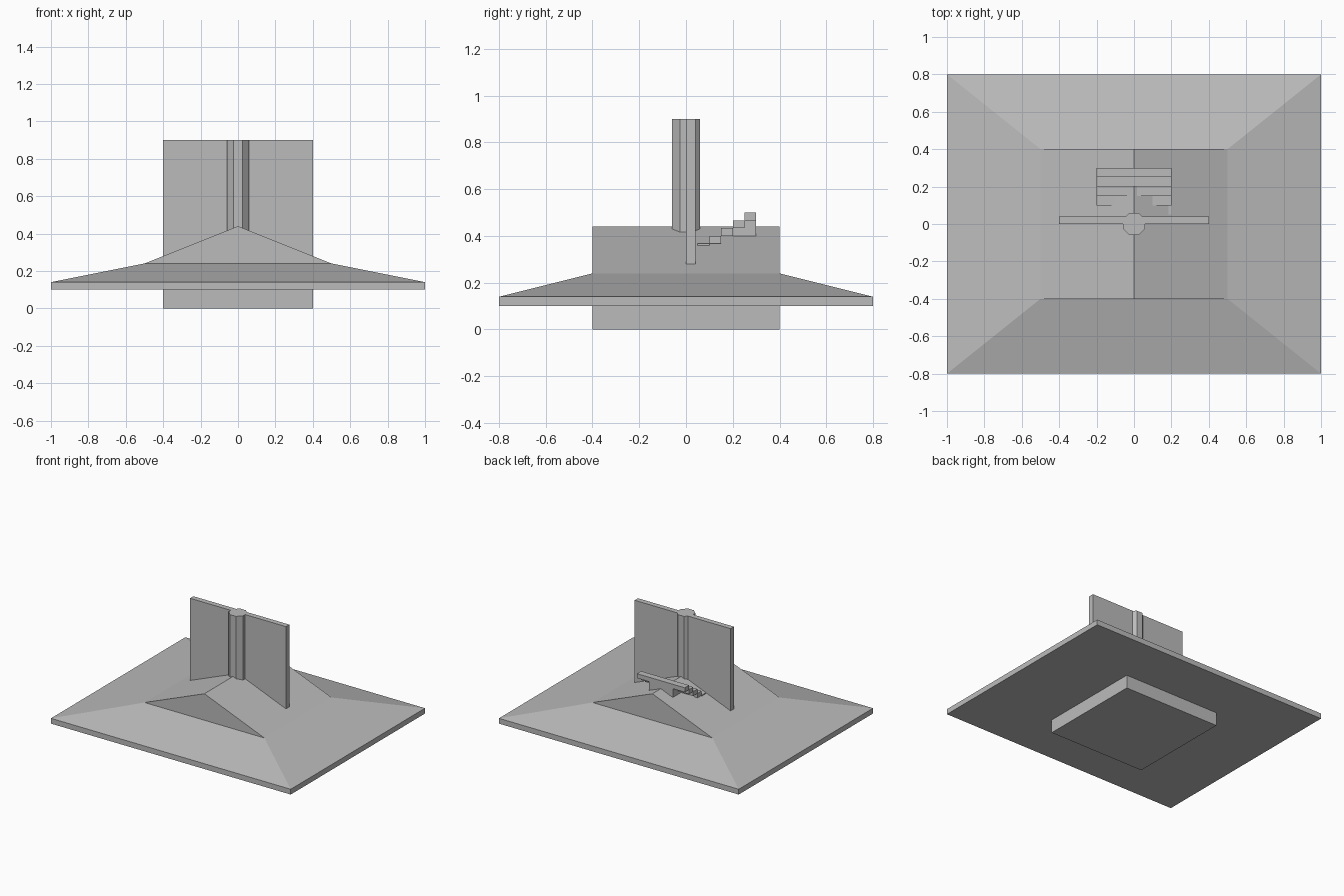
import bpy, bmesh, math

cube = bpy.data.objects.get("Cube")
if cube:
    bpy.data.objects.remove(cube, do_unlink=True)

grey = bpy.data.materials.new("plain grey")
grey.use_nodes = True
COLOUR = (0.5, 0.5, 0.5, 1)
grey.diffuse_color = COLOUR
grey.node_tree.nodes["Principled BSDF"].inputs["Base Color"].default_value = COLOUR


def finish(name, bm):
    bmesh.ops.recalc_face_normals(bm, faces=bm.faces)
    mesh = bpy.data.meshes.new(name)
    bm.to_mesh(mesh)
    bm.free()
    mesh.materials.append(grey)
    obj = bpy.data.objects.new(name, mesh)
    bpy.context.collection.objects.link(obj)
    return obj


def box(name, half_x, y0, y1, z0, z1):
    bm = bmesh.new()
    bmesh.ops.create_cube(bm, size=1)
    for v in bm.verts:
        v.co.x *= 2 * half_x
        v.co.y = y1 if v.co.y > 0 else y0
        v.co.z = z1 if v.co.z > 0 else z0
    return finish(name, bm)


# Square plinth under the eaves
box("plinth", 0.4, -0.4, 0.4, 0, 0.1)

# Hipped skirt roof rising from a flat eaves slab to a gabled top
bm = bmesh.new()
rings = []
for hx, hy, z in [(1, 0.8, 0.1), (1, 0.8, 0.14), (0.5, 0.4, 0.24)]:
    rings.append([bm.verts.new((sx * hx, sy * hy, z))
                  for sx, sy in [(-1, -1), (1, -1), (1, 1), (-1, 1)]])
bm.faces.new(rings[0])
for low, high in zip(rings, rings[1:]):
    for i in range(4):
        j = (i + 1) % 4
        bm.faces.new((low[i], low[j], high[j], high[i]))
front_left, front_right, back_right, back_left = rings[-1]
ridge_front = bm.verts.new((0, -0.4, 0.44))
ridge_back = bm.verts.new((0, 0.4, 0.44))
bm.faces.new((front_left, front_right, ridge_front))
bm.faces.new((back_right, back_left, ridge_back))
bm.faces.new((front_right, back_right, ridge_back, ridge_front))
bm.faces.new((back_left, front_left, ridge_front, ridge_back))
finish("roof", bm)

# Upright wall panel across the ridge
box("wall_panel", 0.4, 0, 0.04, 0.25, 0.9)

# Eight-sided column with flats facing the axes
bm = bmesh.new()
radius = 0.06 / math.cos(math.pi / 8)
bmesh.ops.create_cone(bm, cap_ends=True, segments=8, radius1=radius,
                      radius2=radius, depth=0.6)
if any(abs(v.co.y) < 0.001 for v in bm.verts):
    for v in bm.verts:
        a = math.atan2(v.co.y, v.co.x) + math.pi / 8
        v.co.x, v.co.y = radius * math.cos(a), radius * math.sin(a)
for v in bm.verts:
    v.co.z += 0.6
finish("column", bm)

# Five treads climbing to the back, on a narrow support
RISE = 1 / 30
for i in range(5):
    y = 0.05 + 0.05 * i
    top = 0.5 - RISE * (4 - i)
    box(f"step_{i + 1}", 0.2, y, y + 0.05, top - RISE, top)
box("step_support", 0.1, 0.2, 0.3, 0.35, 0.5 - RISE)
